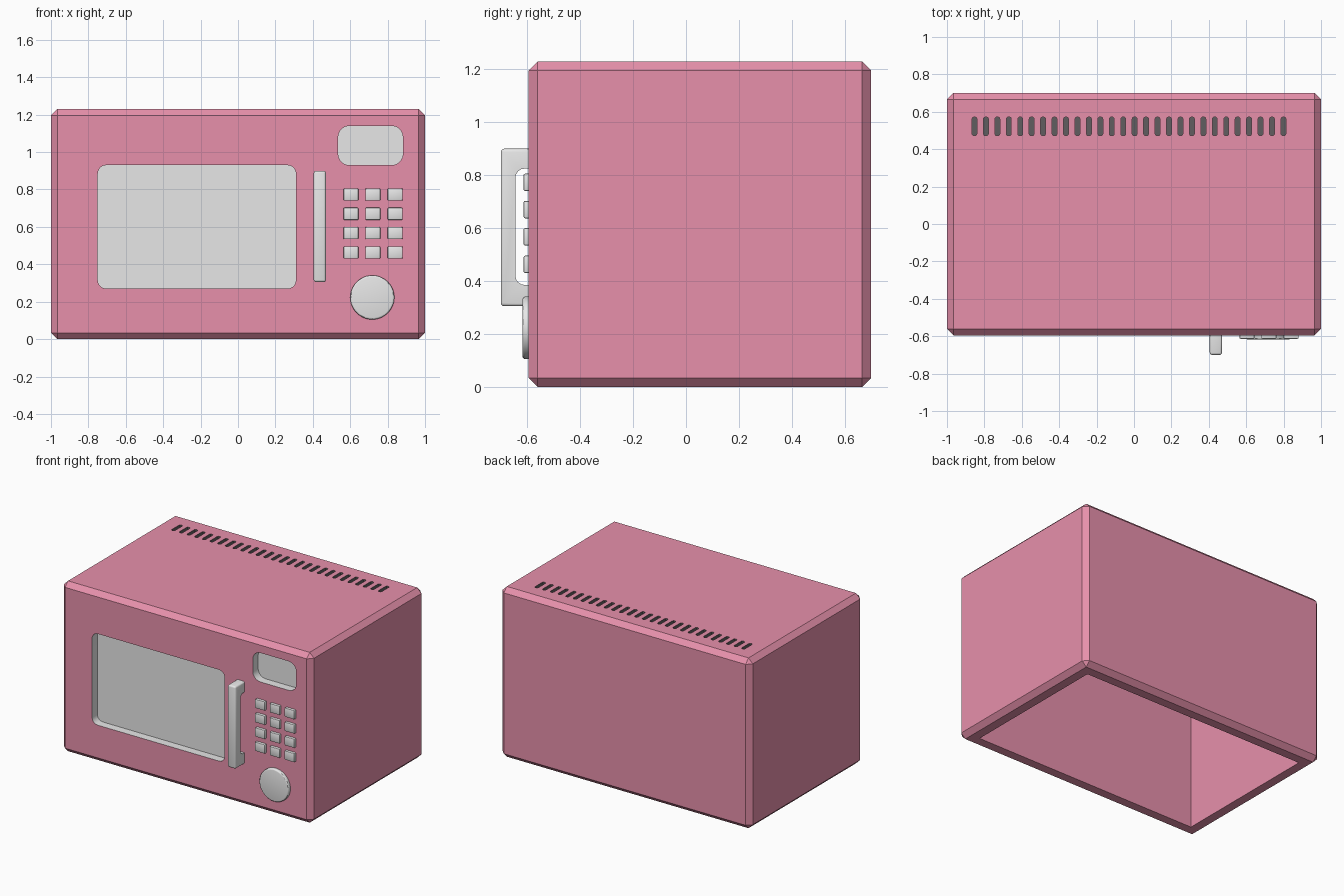
import bpy, bmesh, math
from mathutils import Matrix, Vector

if "Cube" in bpy.data.objects:
    bpy.data.objects.remove(bpy.data.objects["Cube"])


def material(name, rgb):
    m = bpy.data.materials.new(name)
    m.diffuse_color = (*rgb, 1)
    m.use_nodes = True
    m.node_tree.nodes["Principled BSDF"].inputs["Base Color"].default_value = m.diffuse_color
    return m


PINK = material("pink enamel", (0.80, 0.28, 0.41))
GREY = material("light grey", (0.80, 0.80, 0.80))
DARK = material("dark vent grey", (0.12, 0.11, 0.115))
MATS = [PINK, GREY, DARK]
FRONT = -0.595


def finish(name, bm, mat=0):
    """Turn a bmesh into an object whose faces use one of the shared colours."""
    bmesh.ops.recalc_face_normals(bm, faces=bm.faces)
    for f in bm.faces:
        f.material_index = mat
    me = bpy.data.meshes.new(name)
    bm.to_mesh(me)
    bm.free()
    for m in MATS:
        me.materials.append(m)
    ob = bpy.data.objects.new(name, me)
    bpy.context.collection.objects.link(ob)
    return ob


def add_box(bm, x, y, z, radius=0, segments=1, axis=None):
    """Box from ranges; bevels all edges, or only those along one axis."""
    size = Vector((x[1] - x[0], y[1] - y[0], z[1] - z[0]))
    mid = Vector((sum(x) / 2, sum(y) / 2, sum(z) / 2))
    mtx = Matrix.Translation(mid) @ Matrix.Diagonal((*size, 1))
    verts = bmesh.ops.create_cube(bm, size=1, matrix=mtx)["verts"]
    edges = {e for v in verts for e in v.link_edges}
    if axis is not None:
        edges = {e for e in edges
                 if abs(e.verts[0].co[axis] - e.verts[1].co[axis]) > 1e-4}
    if radius:
        bmesh.ops.bevel(bm, geom=list(edges), offset=radius, segments=segments,
                        profile=0.5, affect='EDGES', clamp_overlap=True)


def smooth(ob, angle=30):
    bpy.ops.object.select_all(action='DESELECT')
    bpy.context.view_layer.objects.active = ob
    ob.select_set(True)
    bpy.ops.object.shade_smooth_by_angle(angle=math.radians(angle))


def cut(ob, cutter):
    """Subtract a cutter, keeping its colour on the cut faces."""
    bpy.context.view_layer.objects.active = ob
    mod = ob.modifiers.new("cut", 'BOOLEAN')
    mod.operation = 'DIFFERENCE'
    mod.solver = 'EXACT'
    mod.object = cutter
    bpy.ops.object.modifier_apply(modifier=mod.name)
    bpy.data.objects.remove(cutter)


# Casing with chamfered edges
bm = bmesh.new()
add_box(bm, (-1, 1), (FRONT, 0.70), (0, 1.23), 0.034)
casing = finish("casing", bm)

# Hollow inside, open at the bottom
bm = bmesh.new()
add_box(bm, (-0.9, 0.9), (FRONT + 0.1, 0.6), (-0.1, 1.13))
cut(casing, finish("cavity_cutter", bm, 0))

# Recessed door window and display
bm = bmesh.new()
add_box(bm, (-0.75, 0.31), (FRONT - 0.1, FRONT + 0.06), (0.27, 0.93), 0.045, 5, 1)
add_box(bm, (0.535, 0.882), (FRONT - 0.1, FRONT + 0.06), (0.93, 1.14), 0.06, 5, 1)
cut(casing, finish("panel_cutter", bm, 1))

# Row of vent slots in the top
bm = bmesh.new()
for i in range(28):
    x = -0.853 + i * 1.652 / 27
    add_box(bm, (x - 0.013, x + 0.013), (0.472, 0.572), (1.20, 1.3), 0.01, 2, 2)
cut(casing, finish("vent_cutter", bm, 2))
smooth(casing)

# Door handle: C-shaped side profile with rounded inner corners
r = 0.035
y_out, y_in, z0, z1, z2, z3 = -0.70, -0.645, 0.305, 0.385, 0.825, 0.90
profile = [(FRONT + 0.01, z0), (y_out, z0), (y_out, z3), (FRONT + 0.01, z3),
           (FRONT + 0.01, z2)]
for cz, start in ((z2 - r, 90), (z1 + r, 180)):
    for k in range(5):
        a = math.radians(start + k * 22.5)
        profile.append((y_in + r + r * math.cos(a), cz + r * math.sin(a)))
profile.append((FRONT + 0.01, z1))
bm = bmesh.new()
face = bm.faces.new([bm.verts.new((0.405, y, z)) for y, z in profile])
ext = bmesh.ops.extrude_face_region(bm, geom=[face])["geom"]
bmesh.ops.translate(bm, vec=(0.065, 0, 0),
                    verts=[v for v in ext if isinstance(v, bmesh.types.BMVert)])
rim = [e for e in bm.edges
       if all(v.co.y < y_out + 1e-4 for v in e.verts)
       or (any(v.co.y < y_out + 1e-4 for v in e.verts))]
bmesh.ops.bevel(bm, geom=rim, offset=0.012, segments=3, profile=0.5, affect='EDGES')
smooth(finish("door_handle", bm, 1))

# Keypad: 3 x 4 buttons
bm = bmesh.new()
for x in (0.604, 0.721, 0.840):
    for z in (0.773, 0.670, 0.567, 0.463):
        add_box(bm, (x - 0.04, x + 0.04), (-0.614, FRONT + 0.012),
                (z - 0.033, z + 0.033), 0.006, 2)
smooth(finish("keypad_buttons", bm, 1))

# Round dial with softened rim
bm = bmesh.new()
mtx = Matrix.Translation((0.718, -0.601, 0.223)) @ Matrix.Rotation(math.pi / 2, 4, 'X')
bmesh.ops.create_cone(bm, cap_ends=True, segments=48, radius1=0.118, radius2=0.118,
                      depth=0.034, matrix=mtx)
rim = [e for e in bm.edges if all(v.co.y < -0.61 for v in e.verts)]
bmesh.ops.bevel(bm, geom=rim, offset=0.01, segments=3, profile=0.5, affect='EDGES')
smooth(finish("dial", bm, 1))
